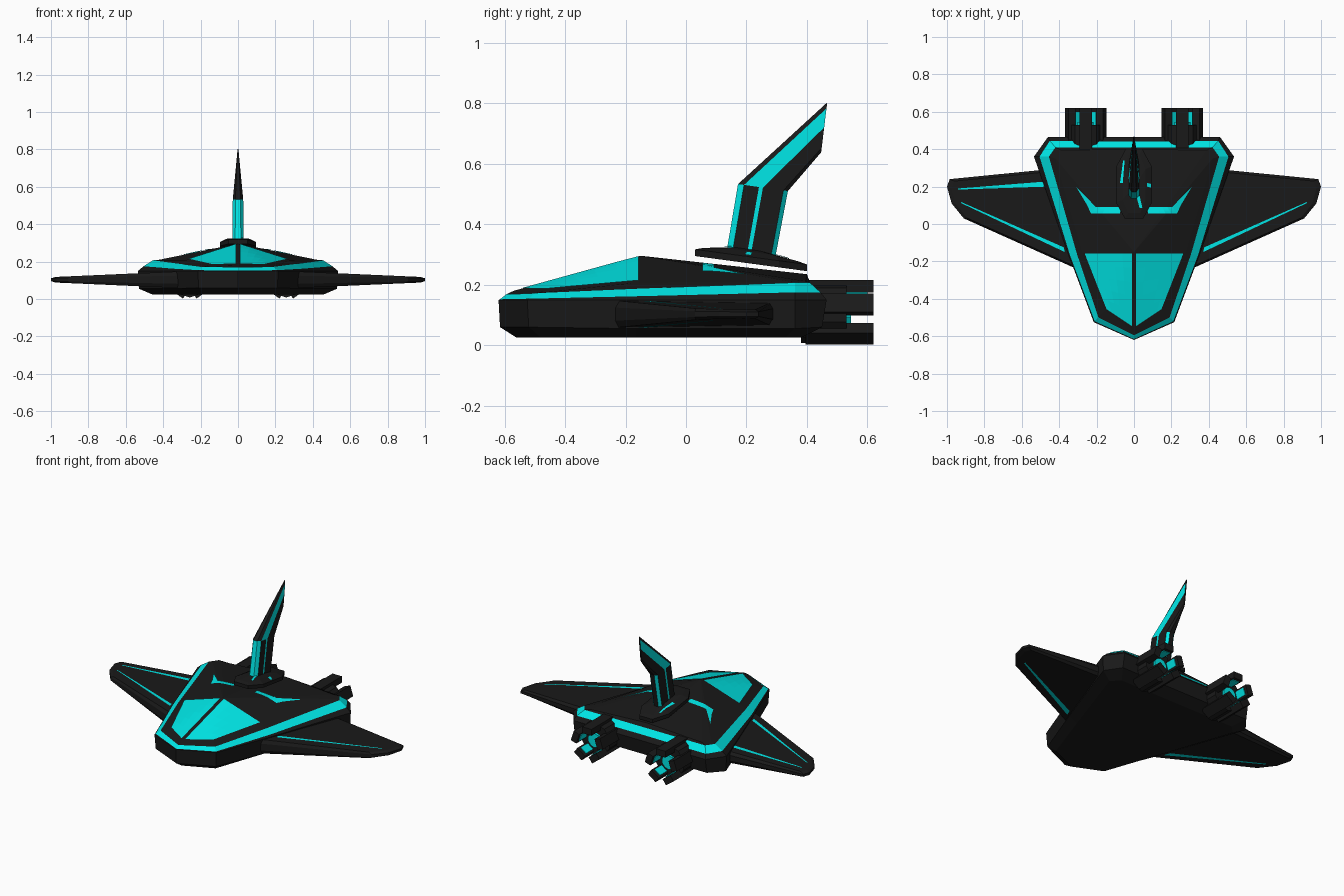
import bpy, bmesh, math
from mathutils import Vector, Matrix
from mathutils.bvhtree import BVHTree

if "Cube" in bpy.data.objects:
    bpy.data.objects.remove(bpy.data.objects["Cube"])


def material(name, col):
    m = bpy.data.materials.new(name)
    m.diffuse_color = (*col, 1)
    m.use_nodes = True
    m.node_tree.nodes["Principled BSDF"].inputs["Base Color"].default_value = m.diffuse_color
    return m


BLACK = material("black_shell", (0.01, 0.01, 0.01))
CYAN = material("cyan_glow", (0.0, 0.8, 0.8))


def finish(name, bm, recalc=True):
    if recalc:
        bmesh.ops.recalc_face_normals(bm, faces=bm.faces)
    me = bpy.data.meshes.new(name)
    bm.to_mesh(me)
    tree = BVHTree.FromBMesh(bm)
    bm.free()
    me.materials.append(BLACK)
    me.materials.append(CYAN)
    bpy.context.collection.objects.link(bpy.data.objects.new(name, me))
    return tree


def loft(name, rings, mat=lambda k, i: 0, top=None):
    """Skin closed rings; cap both ends (upper end fans to `top` if given)."""
    bm = bmesh.new()
    vs = [[bm.verts.new(p) for p in r] for r in rings]
    n = len(vs[0])
    for k in range(len(vs) - 1):
        for i in range(n):
            j = (i + 1) % n
            f = bm.faces.new((vs[k][i], vs[k][j], vs[k + 1][j], vs[k + 1][i]))
            f.material_index = mat(k, i)
    bm.faces.new(vs[0])
    if top:
        t = bm.verts.new(top)
        for i in range(n):
            bm.faces.new((vs[-1][i], vs[-1][(i + 1) % n], t))
    else:
        bm.faces.new(vs[-1])
    return finish(name, bm)


def decal(name, tree, quad, sides=(1, -1), up=1, off=0.004, cuts=5):
    """Cyan quad drawn in plan and projected onto a surface."""
    bm = bmesh.new()
    for s in sides:
        q = [Vector((s * x, y, 0)) for x, y in quad]
        g = []
        for a in range(cuts + 1):
            row = []
            for b in range(cuts + 1):
                u, v = a / cuts, b / cuts
                p = q[0].lerp(q[1], u).lerp(q[3].lerp(q[2], u), v)
                hit = tree.ray_cast(Vector((p.x, p.y, up * 2)), Vector((0, 0, -up)))[0]
                row.append(bm.verts.new((hit or p) + Vector((0, 0, up * off))))
            g.append(row)
        for a in range(cuts):
            for b in range(cuts):
                f = bm.faces.new((g[a][b], g[a + 1][b], g[a + 1][b + 1], g[a][b + 1]))
                f.material_index = 1
                f.normal_update()
                if f.normal.z * up < 0:
                    f.normal_flip()
    finish(name, bm, False)


def mirrored(half):
    return half + [(-x, y, z) for x, y, z in half[-2:0:-1]]


# hull: stacked outlines from belly to roof edge, fanned up to the roof peak
hull = loft("hull", [mirrored(r) for r in (
    [(0, -.56, .025), (.18, -.48, .025), (.29, -.165, .025), (.46, .33, .025), (.41, .38, .025), (0, .38, .025)],
    [(0, -.615, .06), (.21, -.52, .06), (.345, -.165, .055), (.53, .36, .055), (.46, .45, .06), (0, .45, .06)],
    [(0, -.62, .15), (.215, -.525, .15), (.35, -.165, .15), (.535, .36, .15), (.46, .465, .15), (0, .465, .15)],
    [(0, -.615, .152), (.21, -.52, .154), (.343, -.165, .162), (.505, .36, .175), (.45, .445, .175), (0, .44, .175)],
    [(0, -.595, .168), (.19, -.5, .172), (.305, -.16, .187), (.455, .36, .207), (.42, .41, .207), (0, .41, .207)],
    [(0, -.57, .18), (.155, -.465, .18), (.275, -.155, .208), (.42, .35, .21), (.39, .395, .212), (0, .40, .235)],
)], mat=lambda k, i: int(k == 3), top=(0, -.15, .296))
decal("windshield", hull, [(.012, -.157), (.264, -.157), (.147, -.455), (.012, -.545)])
decal("deck_strip_inner", hull, [(.075, .055), (.23, .055), (.205, .092), (.07, .092)])
decal("deck_strip_outer", hull, [(.23, .055), (.25, .10), (.31, .2), (.205, .092)])

# wings: tapered slabs with bevelled rims
outline = [(.3, -.243), (.91, .03), (.975, .11), (1, .2), (.985, .24), (.3, .308)]


def wing_ring(level, inset, s):
    pts = []
    for x, y in outline:
        h = .042 - .027 * (x - .35) / .65
        pts.append((s * (x + (.6 - x) * inset), y + (.06 - y) * inset, .103 + level * h))
    return pts


for s, side in ((1, "right"), (-1, "left")):
    wing = loft(side + "_wing", [wing_ring(l, i, s) for l, i in ((-1, .06), (-.5, 0), (.5, 0), (1, .06))])
    lead = [(.37, -.15), (.375, -.125), (.925, .118), (.925, .112)]
    decal(side + "_wing_strip_top", wing, lead, (s,), off=.002)
    decal(side + "_wing_strip_bottom", wing, [(.36, -.165), (.375, -.125), (.9, .105), (.9, .095)], (s,), -1, .002)
    if s < 0:
        decal("left_wing_rear_strip", wing, [(.46, .2), (.46, .228), (.94, .19), (.94, .184)], (s,), off=.002)


def box(bm, size, mat, mi):
    vs = bmesh.ops.create_cube(bm, size=1, matrix=mat @ Matrix.Diagonal((*size, 1)))["verts"]
    for f in {f for v in vs for f in v.link_faces}:
        f.material_index = mi


# engines: ten-sided pods with a glowing core and five claws
for s, side in ((1, "right"), (-1, "left")):
    c = Matrix.Translation((s * .258, 0, .108))
    bm = bmesh.new()
    for r, y0, y1, mi in ((.1, .38, .53, 0), (.045, .5, .545, 1)):
        m = c @ Matrix.Translation((0, (y0 + y1) / 2, 0)) @ Matrix.Rotation(math.pi / 2, 4, 'X')
        vs = bmesh.ops.create_cone(bm, cap_ends=True, segments=10, radius1=r, radius2=r,
                                   depth=y1 - y0, matrix=m)["verts"]
        for f in {f for v in vs for f in v.link_faces}:
            f.material_index = mi
    for k in range(5):
        turn = c @ Matrix.Rotation(k * math.tau / 5, 4, 'Y')
        box(bm, (.065, .225, .04), turn @ Matrix.Translation((0, .5075, .087)), 0)
        box(bm, (.045, .07, .006), turn @ Matrix.Translation((0, .565, .066)), 1)
    finish(side + "_engine", bm)


# fin base: sloped floating plate with clipped corners
def plate_ring(sx, sy, upper):
    pts = []
    for x, y in ((.05, -1), (.095, -.55), (.095, .5), (.045, 1)):
        yy = .215 + .185 * y * sy
        z = .322 - max(0, yy - .2) * .26 if upper == 2 else .295 - (yy - .03) * .135 + .022 * upper
        pts.append((x * sx, yy, z))
    return pts + [(-x, y, z) for x, y, z in reversed(pts)]


base = loft("fin_base", [plate_ring(1, 1, 0), plate_ring(1, 1, 1), plate_ring(.65, .85, 2)], top=(0, .2, .325))
decal("fin_base_strip", base, [(.05, .34), (.058, .34), (.075, .22), (.06, .22)], (-1,))
decal("fin_base_mark", base, [(.07, .2), (.09, .195), (.09, .215), (.07, .22)], (1,))
decal("fin_base_front_mark", base, [(.012, .15), (.03, .085), (.045, .085), (.03, .15)], (1,))

# tail fin: upright post bending into a swept blade, light bands along its sides
TS = ((0, .5), (.12, 1), (.42, 1), (.5, 1), (.91, 1), (1, .5))


def fin_ring(front, back, w):
    pts = []
    for t, k in TS:
        p = Vector(front).lerp(Vector(back), t)
        pts.append((w * k, p.x, p.y))
    return pts + [(-x, y, z) for x, y, z in reversed(pts)]


def fin_mat(k, i):
    band = min(i, 10 - i) if i < 11 else -1
    return int(band in ((-1, 0, 2, 4) if k == 0 else (1, 2)))


loft("tail_fin", [fin_ring((.135, .315), (.296, .295), .03),
                  fin_ring((.172, .533), (.337, .51), .028),
                  fin_ring((.467, .803), (.447, .638), .004)], mat=fin_mat)
